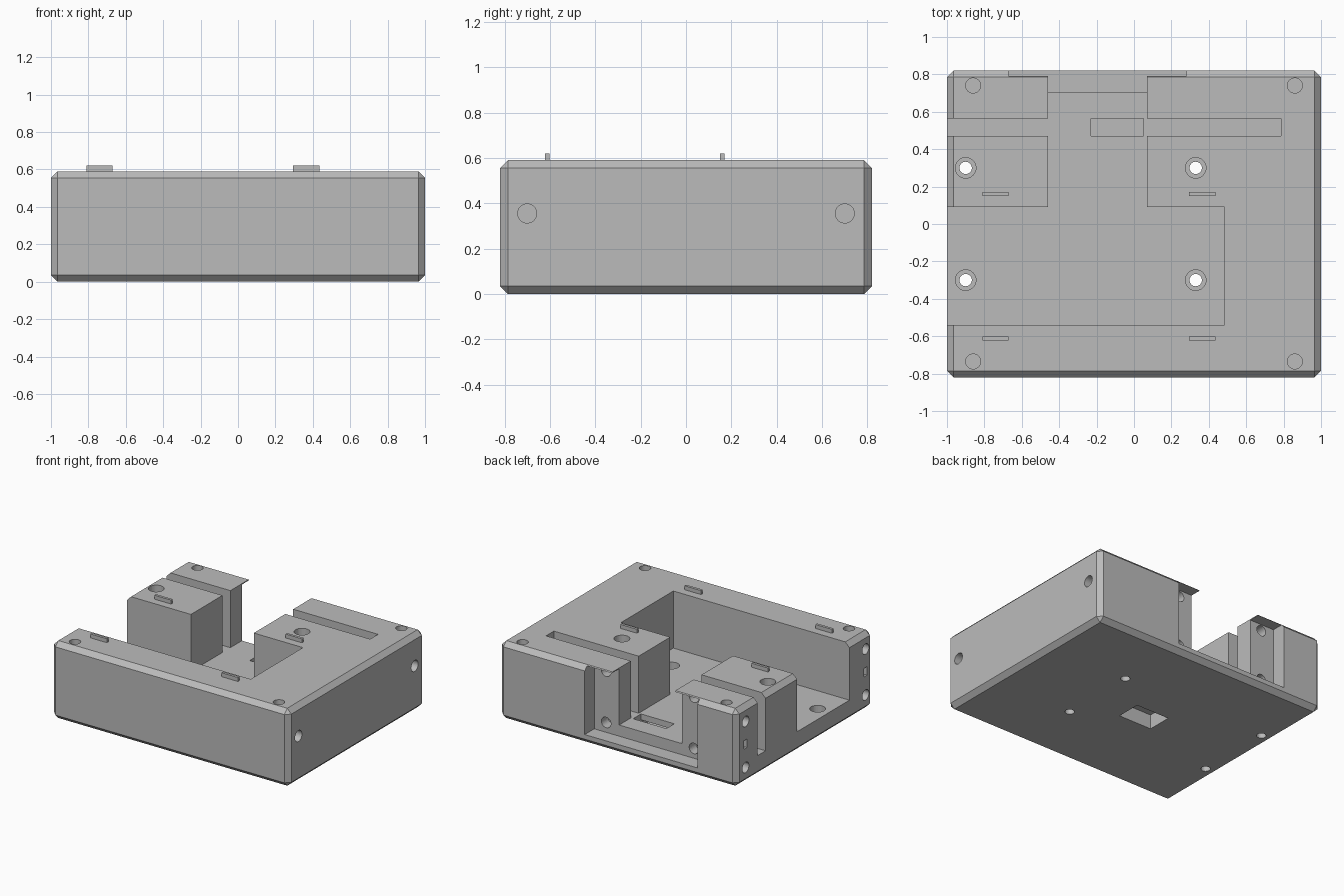
import bpy, bmesh
from mathutils import Matrix

old = bpy.data.objects.get("Cube")
if old:
    bpy.data.objects.remove(old, do_unlink=True)

grey = bpy.data.materials.new("plain grey")
grey.use_nodes = True
colour = (0.5, 0.5, 0.5, 1)
grey.diffuse_color = colour
grey.node_tree.nodes["Principled BSDF"].inputs["Base Color"].default_value = colour


def finish(bm, name):
    mesh = bpy.data.meshes.new(name)
    bm.to_mesh(mesh)
    bm.free()
    mesh.materials.append(grey)
    ob = bpy.data.objects.new(name, mesh)
    bpy.context.collection.objects.link(ob)
    return ob


def box(name, x, y, z, chamfer=0):
    bm = bmesh.new()
    bmesh.ops.create_cube(bm, size=1)
    for v in bm.verts:
        for i, span in enumerate((x, y, z)):
            v.co[i] = span[0] if v.co[i] < 0 else span[1]
    if chamfer:
        bmesh.ops.bevel(bm, geom=bm.edges[:], offset=chamfer, segments=1,
                        affect='EDGES', profile=0.5)
    return finish(bm, name)


def cylinder(name, centre, radius, length, axis='Z'):
    bm = bmesh.new()
    turn = {'X': Matrix.Rotation(1.5707963, 4, 'Y'),
            'Y': Matrix.Rotation(1.5707963, 4, 'X'), 'Z': Matrix()}[axis]
    bmesh.ops.create_cone(bm, cap_ends=True, segments=32, radius1=radius,
                          radius2=radius, depth=length,
                          matrix=Matrix.Translation(centre) @ turn)
    return finish(bm, name)


FLOOR, TOP, ABOVE = 0.155, 0.59, 0.8
body = box("housing", (-1, 1), (-0.82, 0.82), (0, TOP), 0.035)

# Main pocket, rear channel, and the panel recess under a thin lip
cutters = [
    box("main_pocket", (-1.2, 0.485), (-0.54, 0.09), (FLOOR, ABOVE)),
    box("rear_channel", (-0.46, 0.07), (0, 1), (FLOOR, ABOVE)),
    box("panel_recess", (-0.67, 0.28), (0.705, 1), (0.07, 0.583)),
    box("channel_top", (-0.46, 0.07), (0.75, 1), (0.3, ABOVE)),
    box("cross_slot_right", (-1.2, -0.3), (0.47, 0.565), (FLOOR, ABOVE)),
    box("cross_slot_left", (0, 0.785), (0.47, 0.565), (FLOOR, ABOVE)),
    # Cable passage from the floor slot to the underside
    box("cable_slot", (-0.23, 0.05), (0.47, 0.565), (0.06, 0.3)),
    box("cable_tunnel", (-0.23, 0.05), (-0.11, 0.53), (0.06, 0.11)),
    box("cable_exit", (-0.25, 0.03), (-0.12, 0.07), (-0.2, 0.11)),
]

# Counterbored screw holes
for x in (-0.9, 0.33):
    for y in (-0.3, 0.3):
        cutters.append(cylinder("counterbore", (x, y, 0.48), 0.055, 0.8))
        cutters.append(cylinder("screw_hole", (x, y, 0.3), 0.033, 1))

# Blind holes in the top corners and the plain side
for y in (-0.735, 0.74):
    for x in (-0.86, 0.86):
        cutters.append(cylinder("top_hole", (x, y, TOP), 0.04, 0.16))
for y in (-0.7, 0.7):
    cutters.append(cylinder("side_hole", (1, y, 0.355), 0.042, 0.2, 'X'))

# Holes and square sockets in the open side
for y in (-0.735, 0.71):
    for z in (0.12, 0.47):
        cutters.append(cylinder("open_side_hole", (-1, y, z), 0.04, 0.16, 'X'))
    cutters.append(box("socket", (-1.1, -0.92), (y - 0.017, y + 0.017), (0.265, 0.33)))

# Holes in the panel recess
for x in (-0.56, 0.18):
    for z in (0.145, 0.535):
        cutters.append(cylinder("recess_hole", (x, 0.705, z), 0.04, 0.16, 'Y'))

bpy.context.view_layer.objects.active = body
for cutter in cutters:
    cutter.hide_render = True
    mod = body.modifiers.new("cut", 'BOOLEAN')
    mod.operation = 'DIFFERENCE'
    mod.solver = 'EXACT'
    mod.object = cutter
    bpy.ops.object.modifier_apply(modifier=mod.name)
    bpy.data.objects.remove(cutter, do_unlink=True)

# Locating tabs on the top faces
for x in (-0.74, 0.365):
    for y in (-0.612, 0.16):
        box("locating_tab", (x - 0.07, x + 0.07), (y - 0.01, y + 0.01), (0.57, 0.62))
